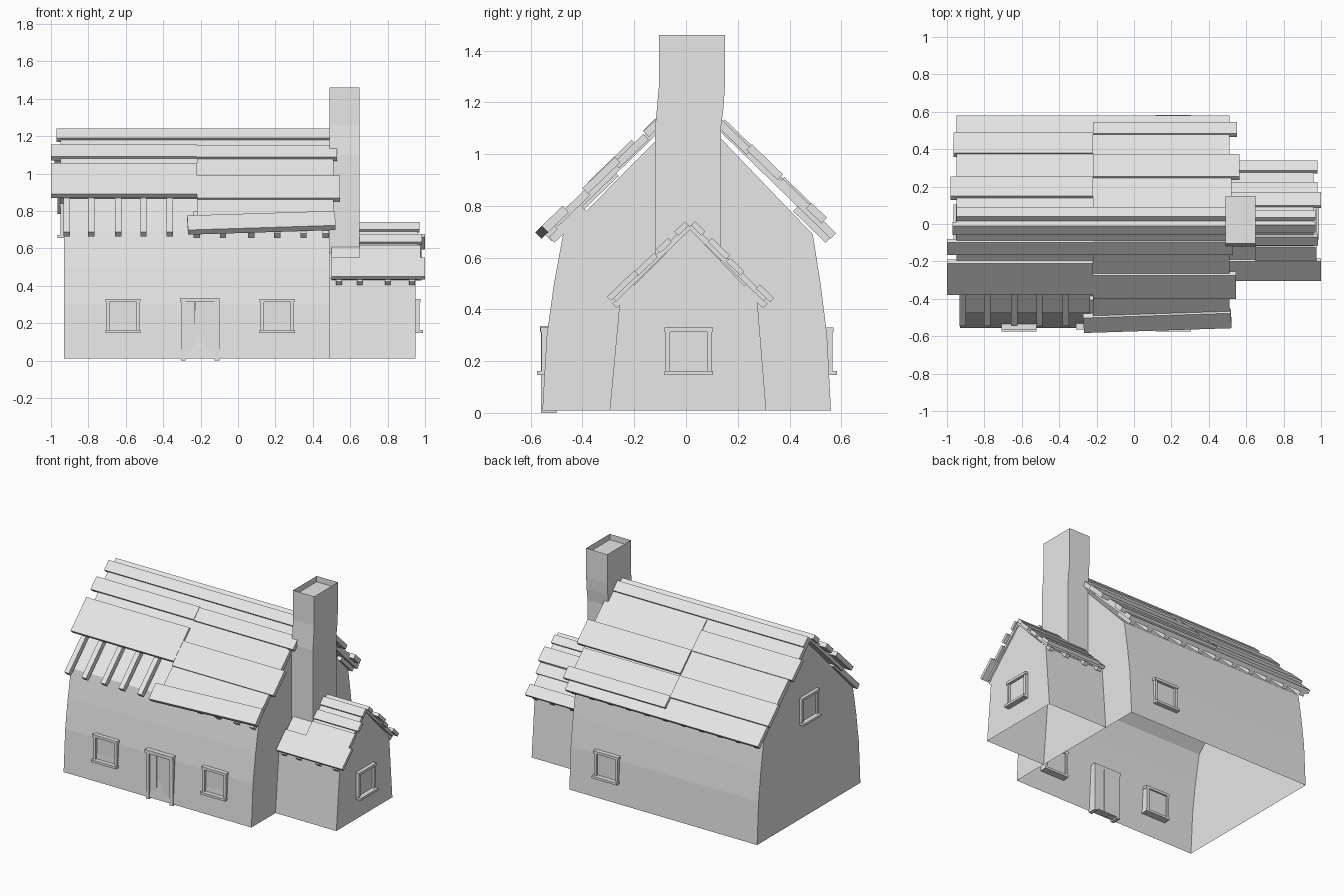
import bpy, bmesh
from math import sin, cos, atan, pi
from mathutils import Matrix, Vector

cube = bpy.data.objects.get("Cube")
if cube:
    bpy.data.objects.remove(cube)

grey = bpy.data.materials.new("plain_grey")
grey.use_nodes = True
grey.diffuse_color = (0.8, 0.8, 0.8, 1)
grey.node_tree.nodes["Principled BSDF"].inputs["Base Color"].default_value = (0.8, 0.8, 0.8, 1)

SLOPE = atan(0.97)
MAIN, ANNEX = (0.015, 1.215), (0.015, 0.72)   # ridge y and z of each roof
FRONT, BACK = -1, 1


def finish(bm, name):
    bmesh.ops.recalc_face_normals(bm, faces=bm.faces)
    mesh = bpy.data.meshes.new(name)
    bm.to_mesh(mesh)
    bm.free()
    mesh.materials.append(grey)
    obj = bpy.data.objects.new(name, mesh)
    bpy.context.scene.collection.objects.link(obj)
    return obj


def add_box(bm, lo, hi, matrix=Matrix()):
    lo, hi = Vector(lo), Vector(hi)
    place = Matrix.Translation((lo + hi) / 2) @ Matrix.Diagonal((*(hi - lo), 1))
    bmesh.ops.create_cube(bm, size=1, matrix=matrix @ place)


def shell(name, profile, x0, x1, inner_cap):
    """Gabled walls, open underneath."""
    bm = bmesh.new()
    a, b = [[bm.verts.new((x, y, z)) for y, z in profile] for x in (x0, x1)]
    for i in range(len(profile) - 1):
        bm.faces.new((a[i], a[i + 1], b[i + 1], b[i]))
    bm.faces.new(b)
    if inner_cap:
        bm.faces.new(a)
    return finish(bm, name)


def board(name, ridge, side, x0, x1, d0, d1, top=0.035, thick=0.03, tilt=0.0):
    """Slab on a roof slope; d0 and d1 are level distances from the ridge."""
    s0, s1 = [(d - top * sin(SLOPE)) / cos(SLOPE) for d in (d0, d1)]
    if d0 == 0:
        s0 = 0
    bm = bmesh.new()
    mid = Vector(((x0 + x1) / 2, side * (s0 + s1) / 2, top - thick / 2))
    half = Vector(((x1 - x0) / 2, (s1 - s0) / 2, thick / 2))
    matrix = (Matrix.Translation((0, *ridge)) @ Matrix.Rotation(-side * SLOPE, 4, 'X')
              @ Matrix.Translation(mid) @ Matrix.Rotation(tilt, 4, 'Z'))
    add_box(bm, -half, half, matrix)
    return finish(bm, name)


def window(name, wall, turn, u, z0, z1):
    """Frame, sill and pane; local -y points out of the wall."""
    bm = bmesh.new()
    m = Matrix.Rotation(turn, 4, 'Z')
    w, bar, out = 0.09, 0.018, -wall - 0.018
    add_box(bm, (u - w, out, z0), (u - w + bar, out + 0.06, z1), m)
    add_box(bm, (u + w - bar, out, z0), (u + w, out + 0.06, z1), m)
    add_box(bm, (u - w - 0.004, out - 0.005, z1 - bar), (u + w + 0.004, out + 0.06, z1), m)
    add_box(bm, (u - w - 0.004, out - 0.018, z0 - 0.004), (u + w + 0.004, out + 0.06, z0 + 0.012), m)
    add_box(bm, (u - w + bar, out + 0.014, z0), (u + w - bar, out + 0.05, z1 - bar), m)
    return finish(bm, name)


# Walls
shell("house_walls", [(-0.555, 0.01), (-0.538, 0.3), (-0.51, 0.5), (-0.475, 0.69), (0.015, 1.185),
                      (0.49, 0.69), (0.52, 0.5), (0.545, 0.3), (0.56, 0.01)], -0.93, 0.49, True)
shell("annex_walls", [(-0.295, 0.01), (-0.255, 0.44), (0.015, 0.71), (0.275, 0.44), (0.31, 0.01)],
      0.49, 0.95, False)

# Main roof, front: x range, distance range, top height
front_boards = [
    (-0.95, -0.22, 0, 0.37, 0.02), (-0.22, 0.49, 0, 0.53, 0.02),
    (-0.97, 0.49, 0, 0.075, 0.035),
    (-1.0, -0.22, 0.115, 0.18, 0.037), (-0.22, 0.53, 0.115, 0.18, 0.034),
    (-1.0, -0.22, 0.225, 0.395, 0.042),
    (-0.22, 0.51, 0.18, 0.295, 0.027), (-0.22, 0.545, 0.29, 0.415, 0.04),
    (-0.22, 0.51, 0.405, 0.53, 0.03)]
back_boards = [
    (-0.95, 0.51, 0, 0.565, 0.02), (-0.95, 0.49, 0, 0.075, 0.035),
    (-0.98, -0.22, 0.135, 0.24, 0.036), (-0.22, 0.52, 0.075, 0.24, 0.027),
    (-0.95, -0.22, 0.23, 0.365, 0.028), (-0.22, 0.565, 0.24, 0.36, 0.04),
    (-0.965, -0.22, 0.365, 0.475, 0.036), (-0.22, 0.55, 0.47, 0.53, 0.038),
    (-0.22, 0.51, 0.36, 0.47, 0.028)]
for side, label, rows in ((FRONT, "front", front_boards), (BACK, "back", back_boards)):
    for i, (x0, x1, d0, d1, top) in enumerate(rows):
        board(f"roof_board_{label}_{i}", MAIN, side, x0, x1, d0, d1, top)
board("front_eave_board", MAIN, FRONT, -0.27, 0.52, 0.505, 0.585, 0.045, 0.035, 0.045)

# Bare rafters and rafter tails
for x in (-0.915, -0.785, -0.64, -0.505, -0.365):
    board("bare_rafter", MAIN, FRONT, x - 0.017, x + 0.017, 0.3, 0.56, 0.012, 0.035)
for x in (-0.22, -0.08, 0.07, 0.21, 0.35, 0.47):
    board("front_rafter_tail", MAIN, FRONT, x - 0.017, x + 0.017, 0.42, 0.545, -0.005, 0.03)
for i in range(11):
    x = -0.91 + i * 0.138
    board("back_rafter_tail", MAIN, BACK, x - 0.017, x + 0.017, 0.42, 0.545, -0.005, 0.03)

# Annex roof
annex_front = [(0.5, 0.96, 0, 0.3, 0.013), (0.52, 0.97, 0, 0.06, 0.028), (0.65, 0.985, 0.085, 0.13, 0.028),
               (0.65, 0.975, 0.14, 0.215, 0.024), (0.5, 1.0, 0.215, 0.32, 0.028)]
annex_back = [(0.5, 0.96, 0, 0.3, 0.013), (0.52, 0.97, 0, 0.06, 0.028), (0.52, 1.0, 0.085, 0.155, 0.028),
              (0.52, 0.98, 0.155, 0.21, 0.022), (0.56, 0.98, 0.27, 0.325, 0.028)]
for side, label, rows in ((FRONT, "front", annex_front), (BACK, "back", annex_back)):
    for i, (x0, x1, d0, d1, top) in enumerate(rows):
        board(f"annex_board_{label}_{i}", ANNEX, side, x0, x1, d0, d1, top, 0.022)
    for x in (0.54, 0.65, 0.8, 0.93):
        board(f"annex_rafter_tail_{label}", ANNEX, side, x - 0.015, x + 0.015, 0.22, 0.3, -0.005, 0.024)

# Chimney with a sunken flue
bm = bmesh.new()
rings = []
for z, y0, y1 in ((0.5, -0.12, 0.135), (1.1, -0.12, 0.135), (1.18, -0.112, 0.145),
                  (1.26, -0.105, 0.15), (1.46, -0.105, 0.15)):
    rings.append([bm.verts.new((x, y, z)) for x, y in ((0.49, y0), (0.65, y0), (0.65, y1), (0.49, y1))])
for a, b in zip(rings, rings[1:]):
    for i in range(4):
        j = (i + 1) % 4
        bm.faces.new((a[i], a[j], b[j], b[i]))
cap = bm.faces.new(rings[-1])
bmesh.ops.inset_region(bm, faces=[cap], thickness=0.03)
flue = bmesh.ops.extrude_face_region(bm, geom=[cap])
bmesh.ops.delete(bm, geom=[cap], context='FACES_ONLY')
bmesh.ops.translate(bm, vec=(0, 0, -0.04),
                    verts=[v for v in flue["geom"] if isinstance(v, bmesh.types.BMVert)])
finish(bm, "chimney")

# Windows
window("front_window_right", 0.54, 0, -0.615, 0.15, 0.33)
window("front_window_left", 0.54, 0, 0.21, 0.15, 0.33)
window("back_window", 0.548, pi, -0.21, 0.15, 0.33)
window("annex_window", 0.952, pi / 2, 0.01, 0.15, 0.33)
window("gable_window", 0.93, -pi / 2, -0.01, 0.66, 0.84)

# Door with jambs, lintel and planks
bm = bmesh.new()
add_box(bm, (-0.31, -0.565, 0.312), (-0.1, -0.5, 0.335))
add_box(bm, (-0.305, -0.56, 0), (-0.28, -0.5, 0.312))
add_box(bm, (-0.125, -0.56, 0), (-0.1, -0.5, 0.312))
for i in range(3):
    x = -0.28 + i * 0.052
    add_box(bm, (x, -0.552 + 0.004 * (i % 2), 0.01), (x + 0.051, -0.5, 0.312))
finish(bm, "front_door")
